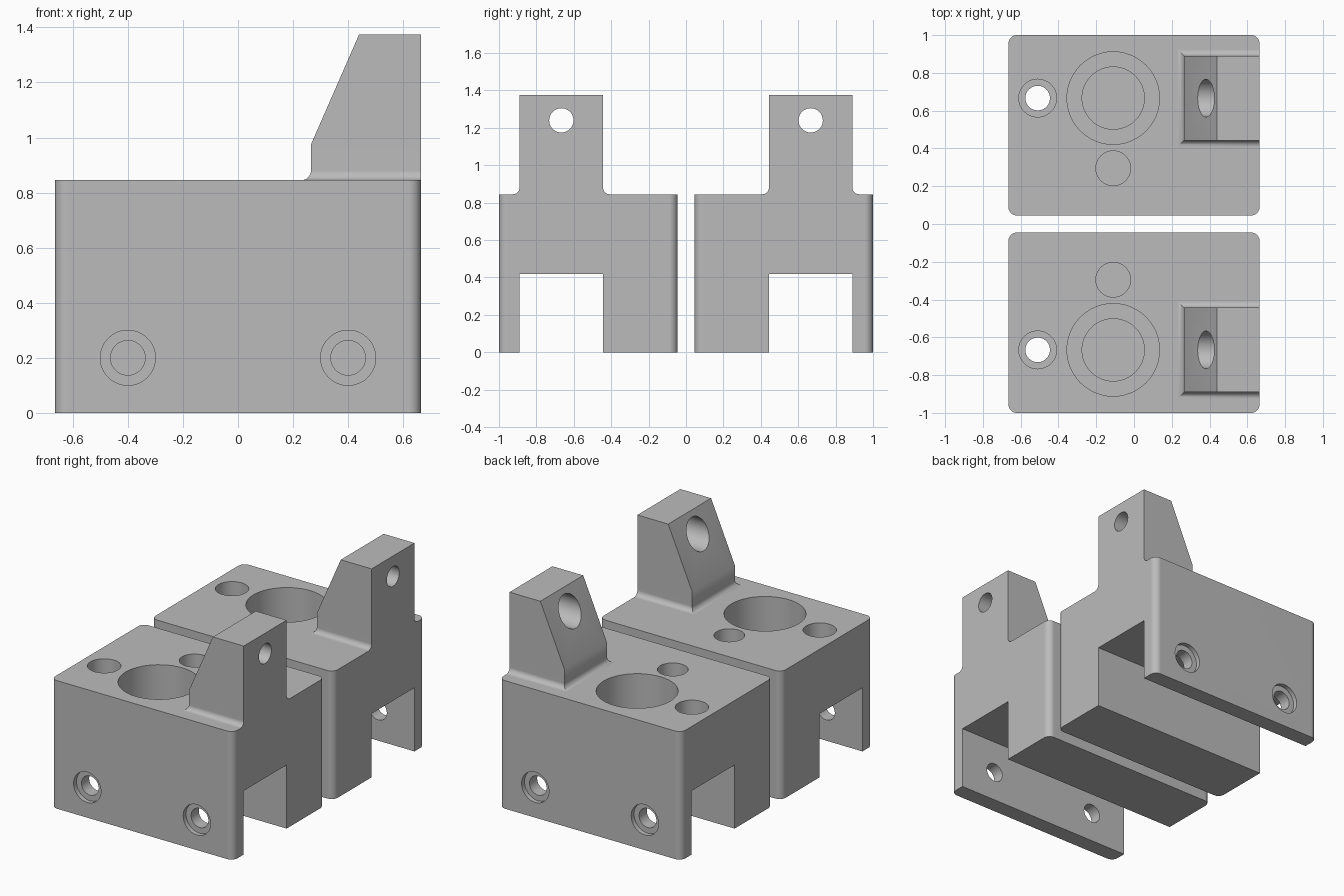
import bpy
import bmesh
import math
from mathutils import Matrix

old = bpy.data.objects.get("Cube")
if old:
    bpy.data.objects.remove(old, do_unlink=True)

HALF_X, Y_IN, Y_OUT, TOP = 0.665, 0.045, 1.0, 0.845
SLOT_IN, SLOT_OUT, SLOT_TOP = 0.443, 0.89, 0.42
MID = (SLOT_IN + SLOT_OUT) / 2

grey = bpy.data.materials.new("plain_grey")
grey.use_nodes = True
colour = (0.5, 0.5, 0.5, 1)
grey.diffuse_color = colour
grey.node_tree.nodes["Principled BSDF"].inputs["Base Color"].default_value = colour


def loft(name, rings):
    """Solid skinned through rings with equal point counts."""
    bm = bmesh.new()
    loops = [[bm.verts.new(p) for p in ring] for ring in rings]
    n = len(loops[0])
    for a, b in zip(loops, loops[1:]):
        for i in range(n):
            j = (i + 1) % n
            bm.faces.new((a[i], a[j], b[j], b[i]))
    bm.faces.new(loops[0][::-1])
    bm.faces.new(loops[-1])
    bmesh.ops.recalc_face_normals(bm, faces=bm.faces)
    mesh = bpy.data.meshes.new(name)
    bm.to_mesh(mesh)
    bm.free()
    mesh.materials.append(grey)
    obj = bpy.data.objects.new(name, mesh)
    bpy.context.collection.objects.link(obj)
    return obj


def rect(x0, x1, y0, y1, z):
    return [(x0, y0, z), (x1, y0, z), (x1, y1, z), (x0, y1, z)]


def rod(axis, radius, start, end, a, b):
    """Round cutter along x, y or z; a and b are the other two coordinates."""
    rings = []
    for t in (start, end):
        ring = []
        for i in range(48):
            ang = math.tau * i / 48
            p = [a + radius * math.cos(ang), b + radius * math.sin(ang)]
            p.insert("xyz".index(axis), t)
            ring.append(p)
        rings.append(ring)
    return loft("cutter", rings)


def combine(target, other, operation):
    mod = target.modifiers.new("combine", "BOOLEAN")
    mod.solver = "EXACT"
    mod.operation = operation
    mod.object = other
    bpy.context.view_layer.objects.active = target
    bpy.ops.object.modifier_apply(modifier=mod.name)
    bpy.data.objects.remove(other, do_unlink=True)


# Block with rounded upright corners
r = 0.045
outline = []
corners = [(HALF_X - r, Y_OUT - r), (r - HALF_X, Y_OUT - r),
           (r - HALF_X, Y_IN + r), (HALF_X - r, Y_IN + r)]
for k, (cx, cy) in enumerate(corners):
    for i in range(9):
        ang = math.pi / 2 * (k + i / 8)
        outline.append((cx + r * math.cos(ang), cy + r * math.sin(ang)))
block = loft("rear_block", [[(x, y, z) for x, y in outline] for z in (0, TOP)])

# Upright lug with filleted foot and sloping face
f, lug_x = 0.035, 0.265
steps = [(f, TOP - 0.05)]
for i in range(9):
    t = math.pi / 2 * i / 8
    steps.append((f * (1 - math.sin(t)), TOP + f * (1 - math.cos(t))))
rings = [rect(lug_x - d, HALF_X, SLOT_IN - d, SLOT_OUT + d, z) for d, z in steps]
rings.append(rect(lug_x, HALF_X, SLOT_IN, SLOT_OUT, 0.975))
rings.append(rect(0.44, HALF_X, SLOT_IN, SLOT_OUT, 1.375))
combine(block, loft("lug", rings), "UNION")

# Channel along the underside
channel = loft("channel", [rect(-1, 1, SLOT_IN, SLOT_OUT, z) for z in (-0.1, SLOT_TOP)])
combine(block, channel, "DIFFERENCE")

# Stepped bore, bolt hole and blind pin hole in the top
cuts = [("z", 0.245, 0.52, 1, -0.11, MID), ("z", 0.165, 0.46, 0.6, -0.11, MID),
        ("z", 0.1, 0.62, 1, -0.51, MID), ("z", 0.065, 0.3, 0.7, -0.51, MID),
        ("z", 0.092, 0.5, 1, -0.11, 0.295)]
# Stepped hole through the lug
cuts += [("x", 0.1, 0.2, 0.55, MID, 1.24), ("x", 0.065, 0.5, 0.8, MID, 1.24)]
# Recessed screw holes in the outer wall
for x in (-0.4, 0.4):
    cuts += [("y", 0.1, 0.97, 1.1, x, 0.2), ("y", 0.063, 0.8, 1.05, x, 0.2)]
for cut in cuts:
    combine(block, rod(*cut), "DIFFERENCE")

# Smooth curved walls, keep flat faces flat
bpy.ops.object.select_all(action="DESELECT")
block.select_set(True)
bpy.context.view_layer.objects.active = block
bpy.ops.object.shade_smooth_by_angle(angle=math.radians(30))

# Mirrored front half
front = block.copy()
front.name = "front_block"
front.data = block.data.copy()
front.data.transform(Matrix.Scale(-1, 4, (0, 1, 0)))
front.data.flip_normals()
bpy.context.collection.objects.link(front)

for obj in (block, front):
    mod = obj.modifiers.new("flat_face_shading", "WEIGHTED_NORMAL")
    mod.keep_sharp = True
